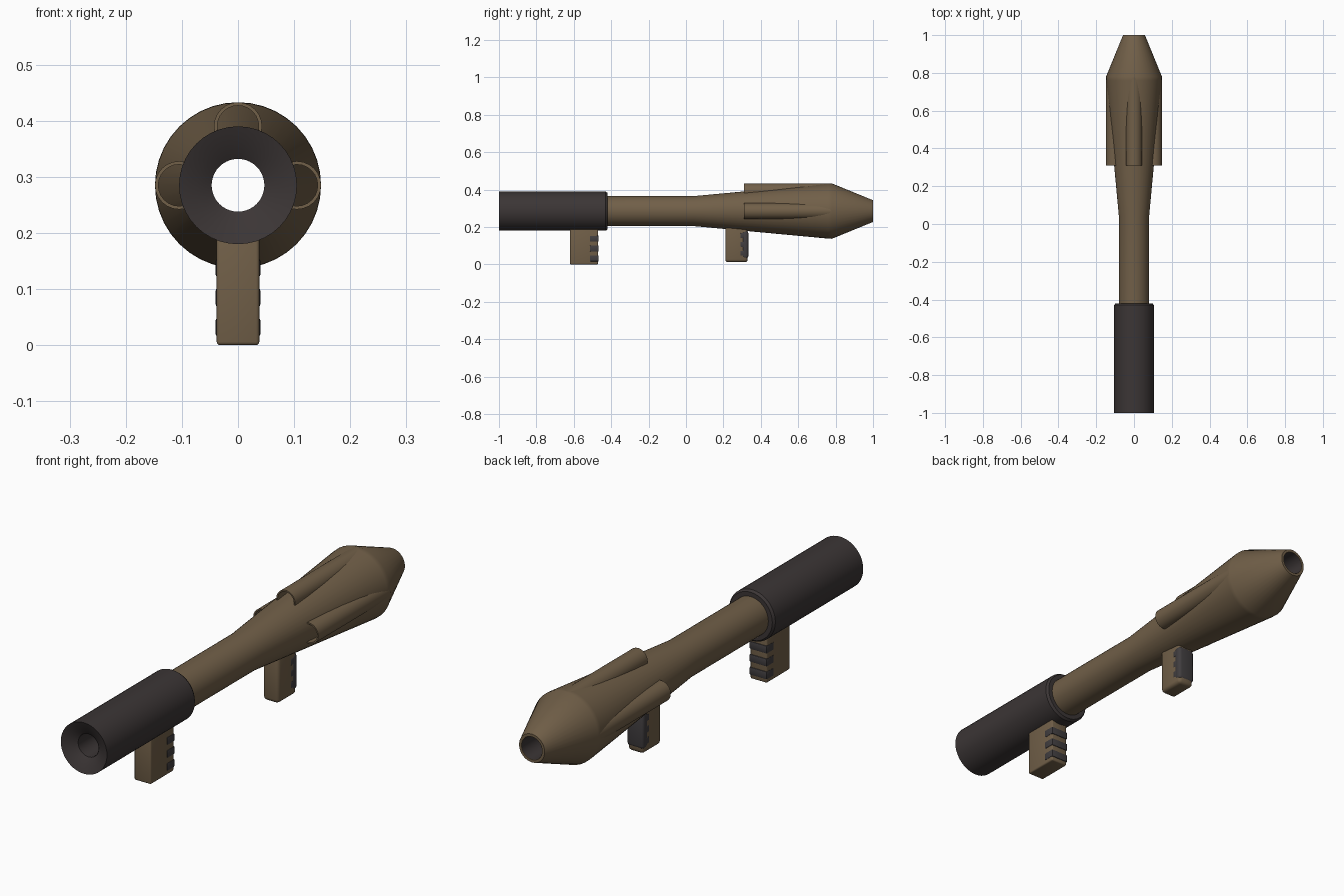
import bpy, bmesh, math

if "Cube" in bpy.data.objects:
    bpy.data.objects.remove(bpy.data.objects["Cube"])

AXIS_Z = 0.285
SEG = 40


def material(name, rgb):
    m = bpy.data.materials.new(name)
    m.diffuse_color = (*rgb, 1)
    m.use_nodes = True
    m.node_tree.nodes["Principled BSDF"].inputs["Base Color"].default_value = m.diffuse_color
    return m


BROWN = material("olive brown", (0.165, 0.115, 0.065))
DARK = material("charcoal", (0.044, 0.036, 0.036))
PAD = material("grip grey", (0.052, 0.047, 0.050))


def finish(bm, name, mat):
    bmesh.ops.recalc_face_normals(bm, faces=bm.faces)
    me = bpy.data.meshes.new(name)
    bm.to_mesh(me)
    bm.free()
    me.materials.append(mat)
    ob = bpy.data.objects.new(name, me)
    bpy.context.collection.objects.link(ob)
    bpy.ops.object.select_all(action='DESELECT')
    ob.select_set(True)
    bpy.context.view_layer.objects.active = ob
    bpy.ops.object.shade_smooth_by_angle(angle=math.radians(32))
    return ob


def lathe(name, profile, mat, cx=0, cz=AXIS_Z, closed=True, seg=SEG):
    """Spin (radius, y) points about an axis along y."""
    bm = bmesh.new()
    rings = []
    for r, y in profile:
        rings.append([bm.verts.new((cx + r * math.cos(2 * math.pi * i / seg), y,
                                    cz + r * math.sin(2 * math.pi * i / seg)))
                      for i in range(seg)])
    n = len(rings)
    for k in range(n if closed else n - 1):
        a, b = rings[k], rings[(k + 1) % n]
        for i in range(seg):
            j = (i + 1) % seg
            bm.faces.new((a[i], a[j], b[j], b[i]))
    return finish(bm, name, mat)


def block(name, hx, y0, y1, z0, z1, mat, bevel=0.0, segments=3):
    """Box centred on x with rounded edges."""
    bm = bmesh.new()
    bmesh.ops.create_cube(bm, size=1)
    for v in bm.verts:
        v.co = (v.co.x * 2 * hx, (y0 + y1) / 2 + v.co.y * (y1 - y0),
                (z0 + z1) / 2 + v.co.z * (z1 - z0))
    if bevel:
        bmesh.ops.bevel(bm, geom=bm.edges[:], offset=bevel, segments=segments,
                        profile=0.5, affect='EDGES')
    return finish(bm, name, mat)


# Main body: narrow tube flaring to the head, then tapering to the muzzle
lathe("launcher_body", [(0.047, -0.45), (0.08, -0.45), (0.08, 0.04), (0.147, 0.76),
                        (0.148, 0.78), (0.058, 1.0), (0.047, 1.0)], BROWN)

# Dark sleeve with a shallow funnel end
lathe("rear_sleeve", [(0.047, -0.97), (0.075, -0.988), (0.105, -1.0), (0.105, -0.43),
                      (0.098, -0.42), (0.047, -0.42)], DARK)

# Dark lining of the straight bore
lathe("bore_lining", [(0.046, -0.97), (0.046, 0.999)], DARK, closed=False)

# Three hollow scoops on the head: top, left and right
for label, dx, dz in (("top", 0, 1), ("right", 1, 0), ("left", -1, 0)):
    d = 0.105
    lathe("scoop_" + label, [(0.037, 0.31), (0.043, 0.31), (0.043, 0.775), (0.037, 0.775)],
          BROWN, cx=dx * d, cz=AXIS_Z + dz * d, seg=24)

# Rear grip with three wrapped ribs
block("rear_grip", 0.038, -0.62, -0.47, 0.0, 0.20, BROWN, 0.006)
for i in range(3):
    z = 0.032 + i * 0.053
    block(f"rear_grip_rib_{i + 1}", 0.040, -0.515, -0.467, z - 0.016, z + 0.016, PAD, 0.004, 2)

# Front grip with a wrapped pad and finger notches
block("front_grip", 0.036, 0.21, 0.33, 0.012, 0.215, BROWN, 0.015)
block("front_grip_pad", 0.038, 0.300, 0.333, 0.032, 0.18, PAD, 0.012)
for i in range(3):
    z = 0.06 + i * 0.047
    block(f"front_grip_notch_{i + 1}", 0.0375, 0.290, 0.320, z - 0.014, z + 0.014, PAD, 0.004, 2)
